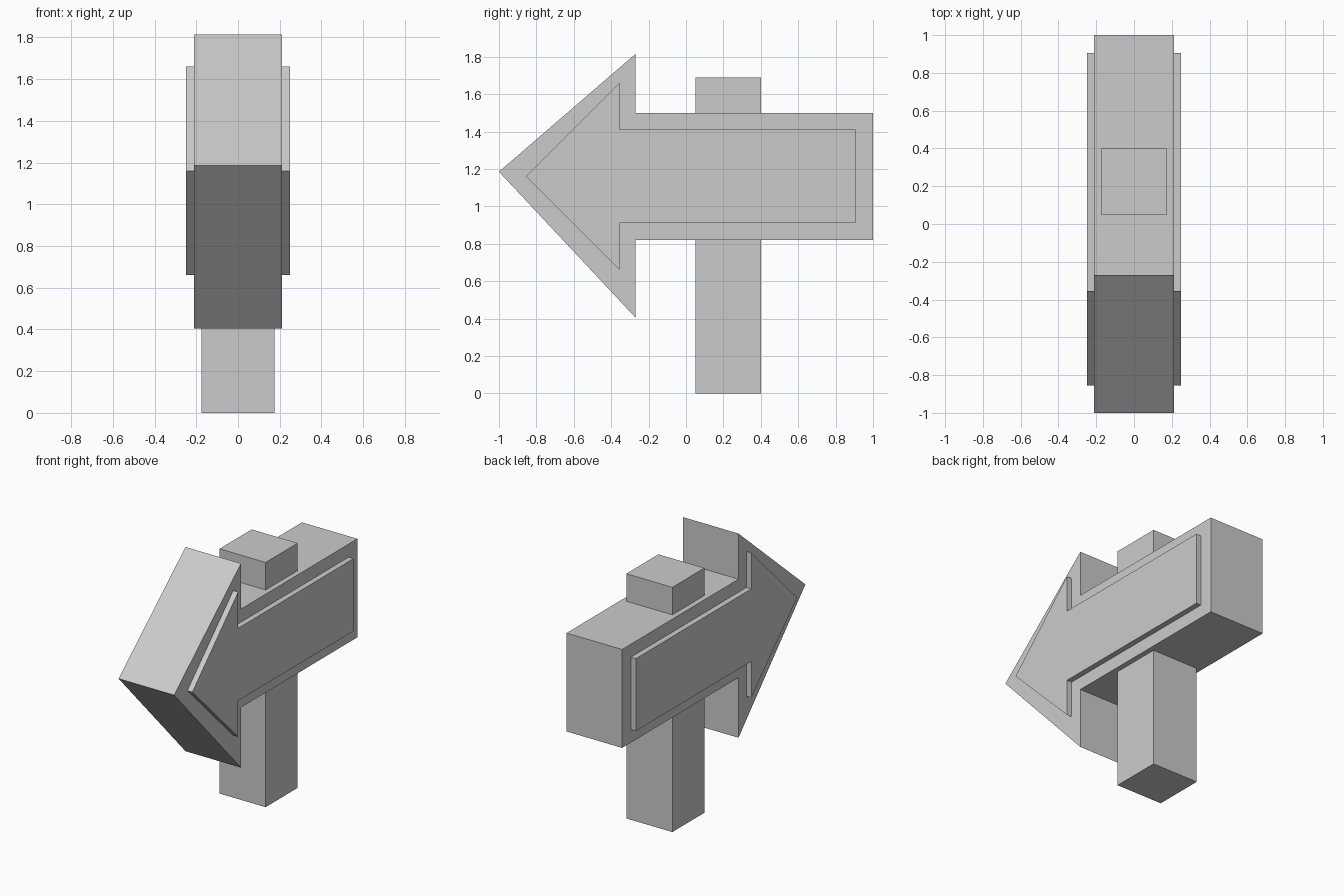
import bpy, bmesh

if "Cube" in bpy.data.objects:
    bpy.data.objects.remove(bpy.data.objects["Cube"])

grey = bpy.data.materials.new("light_grey")
grey.diffuse_color = (0.6, 0.6, 0.6, 1)
grey.use_nodes = True
grey.node_tree.nodes["Principled BSDF"].inputs["Base Color"].default_value = grey.diffuse_color


def extrude_profile(name, points, half_width):
    """Extrude a closed (y, z) outline symmetrically along x."""
    bm = bmesh.new()
    face = bm.faces.new([bm.verts.new((-half_width, y, z)) for y, z in points])
    geom = bmesh.ops.extrude_face_region(bm, geom=[face])["geom"]
    moved = [g for g in geom if isinstance(g, bmesh.types.BMVert)]
    bmesh.ops.translate(bm, vec=(2 * half_width, 0, 0), verts=moved)
    bmesh.ops.recalc_face_normals(bm, faces=bm.faces[:])
    mesh = bpy.data.meshes.new(name)
    bm.to_mesh(mesh)
    bm.free()
    mesh.materials.append(grey)
    obj = bpy.data.objects.new(name, mesh)
    bpy.context.collection.objects.link(obj)
    return obj


def arrow(tip, neck, tail, head_bottom, head_top, shaft_bottom, shaft_top):
    """Outline of an arrow pointing towards -y; tip is (y, z)."""
    return [tip, (neck, head_bottom), (neck, shaft_bottom), (tail, shaft_bottom),
            (tail, shaft_top), (neck, shaft_top), (neck, head_top)]


# Thick arrow board
extrude_profile("arrow_board",
                arrow((-1.0, 1.185), -0.27, 1.0, 0.405, 1.815, 0.82, 1.50), 0.212)

# Smaller arrow standing proud of both sides of the board
extrude_profile("raised_arrow",
                arrow((-0.855, 1.16), -0.355, 0.905, 0.66, 1.66, 0.91, 1.41), 0.25)

# Square post running through the board
extrude_profile("post", [(0.05, 0), (0.40, 0), (0.40, 1.69), (0.05, 1.69)], 0.176)
